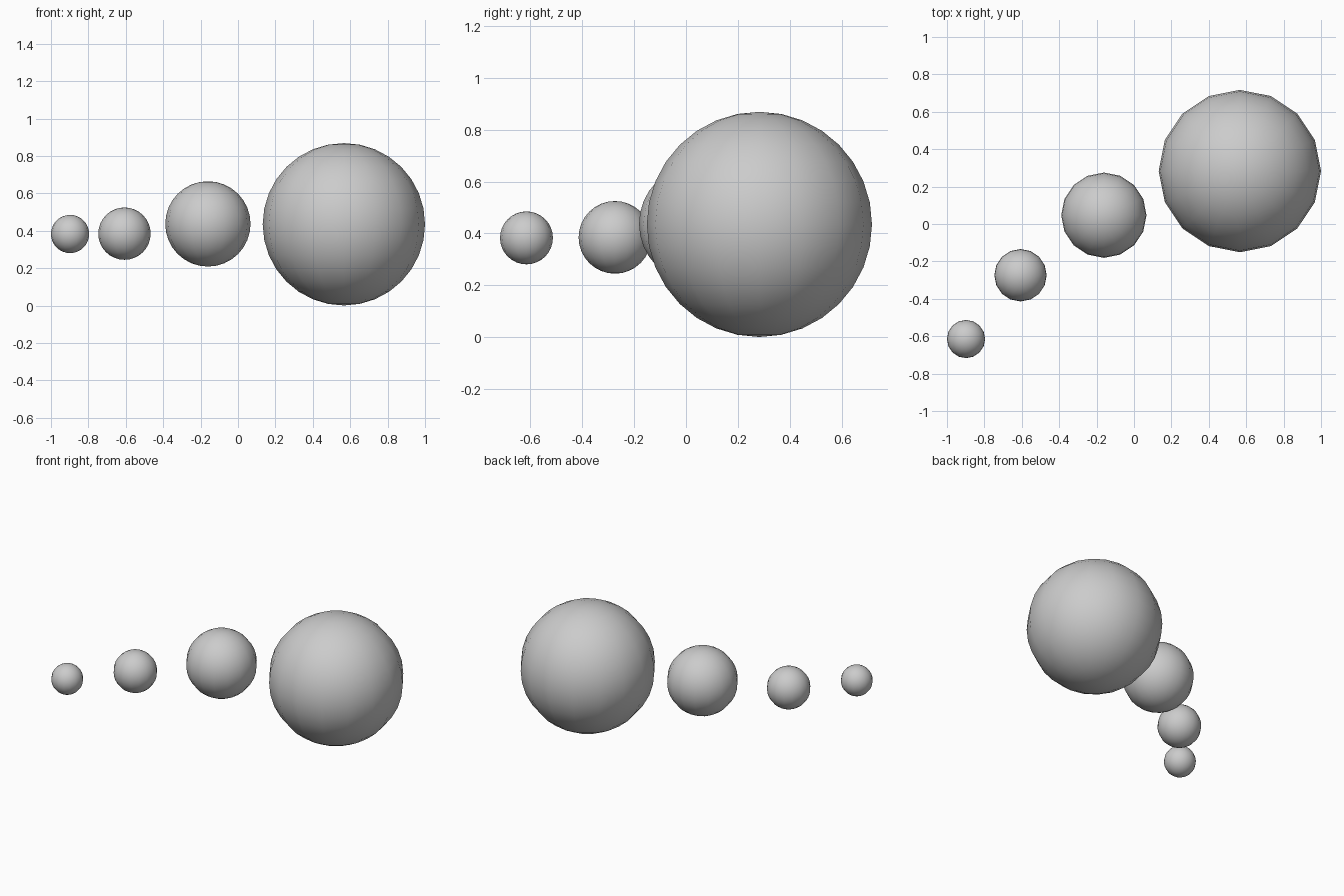
import bpy

if "Cube" in bpy.data.objects:
    bpy.data.objects.remove(bpy.data.objects["Cube"])

# Row of four balls, shrinking along a gentle curve: name, centre, radius
BALLS = [
    ("large_ball", (0.566, 0.283, 0.435), 0.434),
    ("medium_ball", (-0.161, 0.047, 0.437), 0.228),
    ("small_ball", (-0.607, -0.274, 0.385), 0.140),
    ("tiny_ball", (-0.898, -0.615, 0.383), 0.102),
]


def add_ball(name, centre, radius):
    bpy.ops.mesh.primitive_uv_sphere_add(
        segments=16, ring_count=16, radius=radius, location=centre)
    ball = bpy.context.object
    ball.name = name
    bpy.ops.object.shade_smooth()


for ball in BALLS:
    add_ball(*ball)
